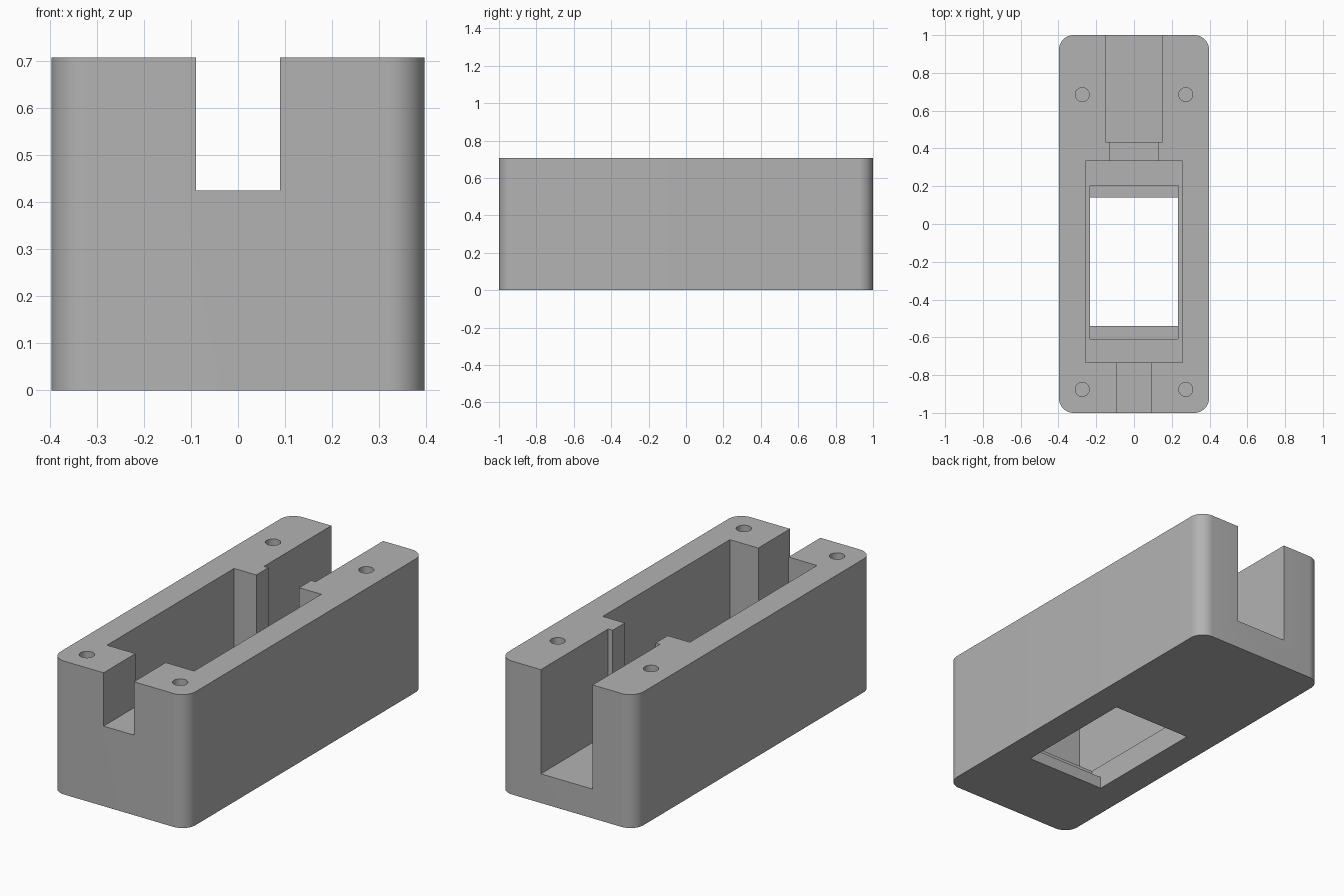
import bpy, bmesh, math

cube = bpy.data.objects.get("Cube")
if cube:
    bpy.data.objects.remove(cube, do_unlink=True)

HEIGHT = 0.708

grey = bpy.data.materials.new("plain_grey")
grey.use_nodes = True
colour = (0.45, 0.45, 0.45, 1)
grey.diffuse_color = colour
grey.node_tree.nodes["Principled BSDF"].inputs["Base Color"].default_value = colour


def finish(bm, name):
    mesh = bpy.data.meshes.new(name)
    bm.to_mesh(mesh)
    bm.free()
    mesh.materials.append(grey)
    obj = bpy.data.objects.new(name, mesh)
    bpy.context.collection.objects.link(obj)
    return obj


def box(name, half_width, y0, y1, z0, z1, corner=0):
    """Box centred on x, with optional rounded vertical corners."""
    bm = bmesh.new()
    bmesh.ops.create_cube(bm, size=1)
    for v in bm.verts:
        v.co.x *= 2 * half_width
        v.co.y = y0 if v.co.y < 0 else y1
        v.co.z = z0 if v.co.z < 0 else z1
    if corner:
        upright = [e for e in bm.edges
                   if abs(e.verts[0].co.z - e.verts[1].co.z) > 0.1]
        bmesh.ops.bevel(bm, geom=upright, offset=corner, segments=12,
                        profile=0.5, affect='EDGES')
    return finish(bm, name)


def drill(name, x, y, radius, depth):
    bm = bmesh.new()
    bmesh.ops.create_cone(bm, cap_ends=True, segments=32, radius1=radius,
                          radius2=radius, depth=2 * depth)
    bmesh.ops.translate(bm, verts=bm.verts, vec=(x, y, HEIGHT))
    return finish(bm, name)


# Rounded block
housing = box("housing", 0.397, -1, 1, 0, HEIGHT, corner=0.077)

# Main cavity, stepped opening in its floor, and channels at both ends
TOP = HEIGHT + 0.2
cutters = [
    box("main_cavity", 0.256, -0.733, 0.333, 0.13, TOP),
    box("floor_pocket", 0.233, -0.61, 0.205, 0.063, 0.3),
    box("floor_opening", 0.233, -0.54, 0.139, -0.2, 0.1),
    box("front_channel", 0.089, -1.2, -0.6, 0.425, TOP),
    box("rear_channel", 0.152, 0.435, 1.2, 0.155, TOP),
    box("rear_neck", 0.126, 0.25, 0.55, 0.18, TOP),
]

# Screw holes in the rim
for y in (-0.876, 0.685):
    for side in (-1, 1):
        cutters.append(drill("screw_hole", side * 0.274, y, 0.037, 0.3))

# Carve the block
bpy.context.view_layer.objects.active = housing
for cutter in cutters:
    cutter.hide_render = True
    cut = housing.modifiers.new(cutter.name, 'BOOLEAN')
    cut.operation = 'DIFFERENCE'
    cut.solver = 'EXACT'
    cut.object = cutter
    bpy.ops.object.modifier_apply(modifier=cut.name)
    bpy.data.objects.remove(cutter, do_unlink=True)

# Smooth rounded corners and holes, crisp edges elsewhere
bpy.ops.object.select_all(action='DESELECT')
housing.select_set(True)
bpy.ops.object.shade_smooth_by_angle(angle=math.radians(30))
